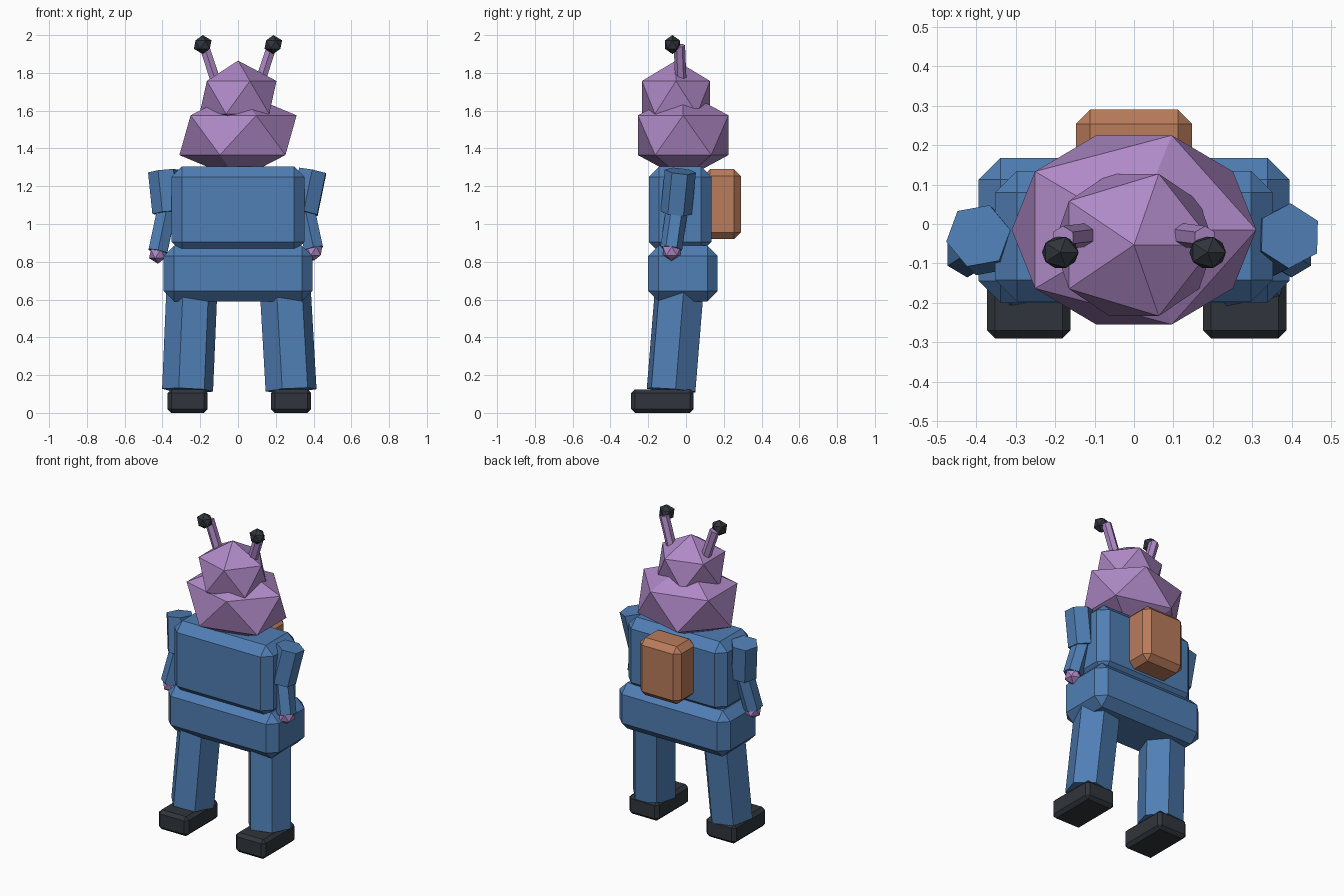
import bpy, bmesh, math
from mathutils import Vector, Matrix

if "Cube" in bpy.data.objects:
    bpy.data.objects.remove(bpy.data.objects["Cube"])


def material(name, rgb):
    m = bpy.data.materials.new(name)
    m.use_nodes = True
    m.diffuse_color = (*rgb, 1)
    m.node_tree.nodes["Principled BSDF"].inputs["Base Color"].default_value = (*rgb, 1)
    return m


BLUE = material("suit blue", (0.08, 0.21, 0.46))
LILAC = material("skin lilac", (0.43, 0.25, 0.57))
BROWN = material("pack brown", (0.49, 0.20, 0.105))
DARK = material("boot charcoal", (0.03, 0.036, 0.045))


def finish(name, bm, mat):
    mesh = bpy.data.meshes.new(name)
    bm.to_mesh(mesh)
    bm.free()
    mesh.materials.append(mat)
    obj = bpy.data.objects.new(name, mesh)
    bpy.context.collection.objects.link(obj)
    return obj


def box(name, low, high, bevel, mat):
    """Chamfered box between two corners."""
    low, high = Vector(low), Vector(high)
    bm = bmesh.new()
    bmesh.ops.create_cube(bm, size=1)
    bmesh.ops.scale(bm, vec=high - low, verts=bm.verts)
    obj = finish(name, bm, mat)
    obj.location = (low + high) / 2
    mod = obj.modifiers.new("chamfer", "BEVEL")
    mod.width = bevel
    mod.segments = 1


def tube(name, start, end, radius, spin, mat):
    """Six-sided limb between two points."""
    start, end = Vector(start), Vector(end)
    axis = start - end
    bm = bmesh.new()
    bmesh.ops.create_cone(bm, cap_ends=True, segments=6, radius1=radius,
                          radius2=radius, depth=axis.length)
    turn = Vector((0, 0, 1)).rotation_difference(axis).to_matrix()
    bmesh.ops.rotate(bm, verts=bm.verts,
                     matrix=turn @ Matrix.Rotation(math.radians(spin), 3, "Z"))
    finish(name, bm, mat).location = (start + end) / 2


def gem(name, centre, radii, mat):
    """Twenty-sided faceted ball."""
    bm = bmesh.new()
    bmesh.ops.create_icosphere(bm, subdivisions=1, radius=1)
    bmesh.ops.scale(bm, vec=radii, verts=bm.verts)
    finish(name, bm, mat).location = centre


# Body and backpack
box("pelvis", (-0.394, -0.2, 0.59), (0.394, 0.168, 0.885), 0.055, BLUE)
box("torso", (-0.352, -0.197, 0.85), (0.352, 0.135, 1.305), 0.055, BLUE)
box("backpack", (-0.147, 0.09, 0.92), (0.147, 0.29, 1.29), 0.036, BROWN)

# Head in two faceted masses
gem("lower_head", (0, -0.015, 1.47), (0.347, 0.282, 0.235), LILAC)
gem("upper_head", (0, -0.053, 1.67), (0.228, 0.212, 0.195), LILAC)

# Paired parts: side, hip x, foot x, elbow x, wrist x, wrist z, arm spin
pairs = (("left", 1, 0.25, 0.281, 0.35, 0.4, 0.87, -2),
         ("right", -1, 0.244, 0.267, 0.372, 0.424, 0.855, -20))
for side, s, hip, foot, elbow, wrist, wz, spin in pairs:
    tube(side + "_leg", (s * hip, -0.035, 0.66), (s * foot, -0.079, 0.12), 0.137, -20, BLUE)
    box(side + "_boot", (s * foot - 0.106, -0.29, 0), (s * foot + 0.106, 0.04, 0.125), 0.02, DARK)
    tube(side + "_upper_arm", (s * 0.395, -0.03, 1.28), (s * elbow, -0.052, 1.06), 0.083, spin, BLUE)
    tube(side + "_forearm", (s * elbow, -0.045, 1.1), (s * wrist, -0.078, wz), 0.058, 0, BLUE)
    gem(side + "_hand", (s * wrist, -0.076, wz - 0.013), (0.052, 0.055, 0.052), LILAC)
    tube(side + "_antenna", (s * 0.18, -0.035, 1.945), (s * 0.1, -0.025, 1.7), 0.03, 0, LILAC)
    gem(side + "_antenna_tip", (s * 0.187, -0.072, 1.95), (0.052, 0.046, 0.05), DARK)
